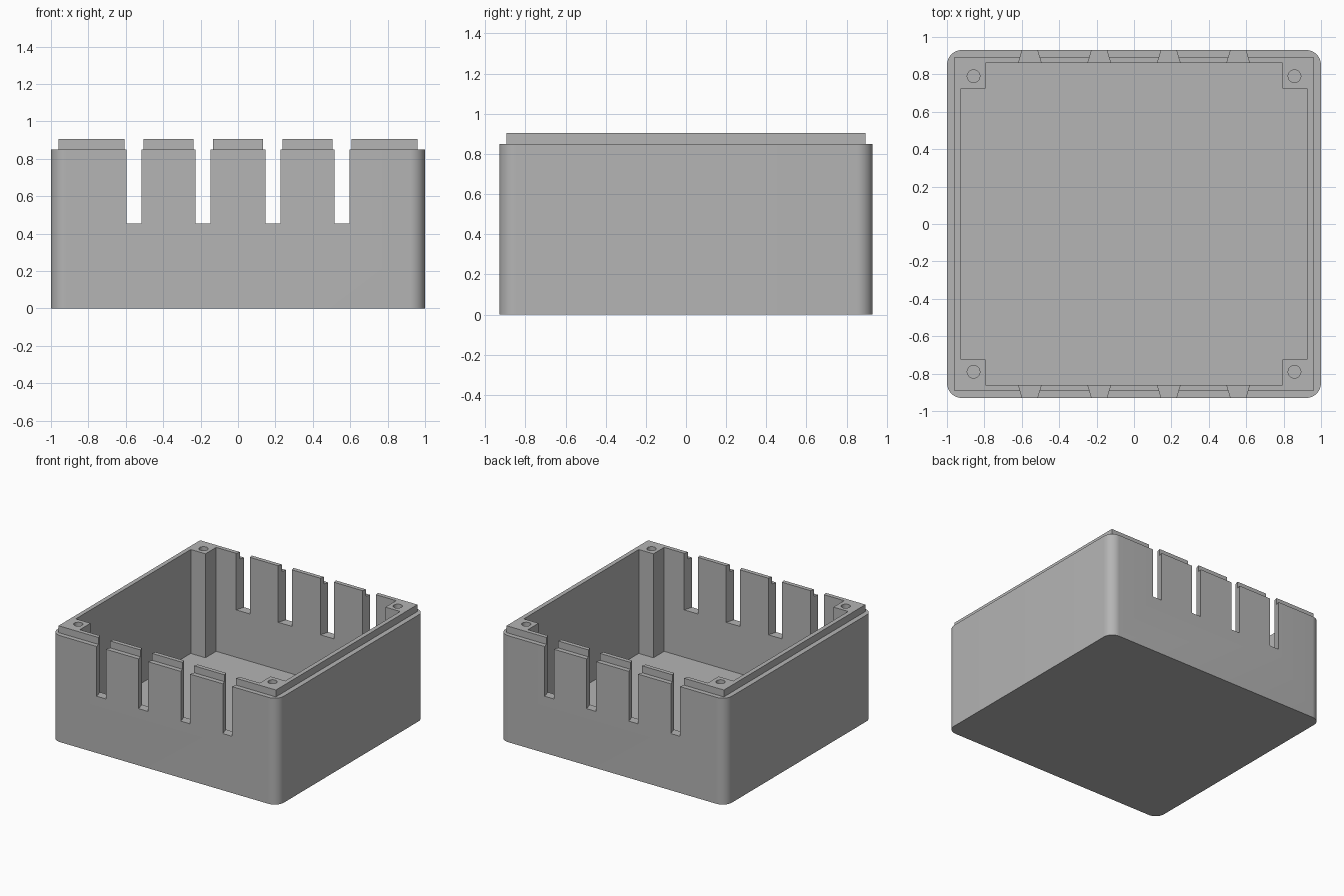
import bpy, bmesh
from math import radians, pi, sin, cos

cube = bpy.data.objects.get("Cube")
if cube:
    bpy.data.objects.remove(cube, do_unlink=True)

grey = bpy.data.materials.new("plain grey")
grey.use_nodes = True
grey.diffuse_color = (0.46, 0.46, 0.46, 1)
grey.node_tree.nodes["Principled BSDF"].inputs["Base Color"].default_value = (0.46, 0.46, 0.46, 1)


def prisms(name, outlines, z0, z1):
    """One object holding an upright prism for each outline."""
    bm = bmesh.new()
    for outline in outlines:
        face = bm.faces.new([bm.verts.new((x, y, z0)) for x, y in outline])
        new = bmesh.ops.extrude_face_region(bm, geom=[face])["geom"]
        top = [v for v in new if isinstance(v, bmesh.types.BMVert)]
        bmesh.ops.translate(bm, verts=top, vec=(0, 0, z1 - z0))
    bmesh.ops.recalc_face_normals(bm, faces=bm.faces)
    mesh = bpy.data.meshes.new(name)
    bm.to_mesh(mesh)
    bm.free()
    mesh.materials.append(grey)
    ob = bpy.data.objects.new(name, mesh)
    bpy.context.collection.objects.link(ob)
    return ob


def rect(x, y):
    return [(-x, -y), (x, -y), (x, y), (-x, y)]


def circle(cx, cy, r, n=24):
    return [(cx + r * cos(2 * pi * i / n), cy + r * sin(2 * pi * i / n)) for i in range(n)]


def rounded_rect(x, y, r, steps=12):
    pts = []
    for k, (sx, sy) in enumerate([(1, 1), (-1, 1), (-1, -1), (1, -1)]):
        for i in range(steps + 1):
            a = pi / 2 * (k + i / steps)
            pts.append((sx * (x - r) + r * cos(a), sy * (y - r) + r * sin(a)))
    return pts


def combine(target, tool, operation):
    mod = target.modifiers.new(tool.name, "BOOLEAN")
    mod.operation = operation
    mod.solver = "EXACT"
    mod.object = tool
    bpy.context.view_layer.objects.active = target
    bpy.ops.object.modifier_apply(modifier=mod.name)
    bpy.data.objects.remove(tool, do_unlink=True)


# Outer shell with rounded upright corners, and the square raised lip
box = prisms("open_box", [rounded_rect(1, 0.93, 0.08)], 0, 0.85)
combine(box, prisms("lip", [rect(0.96, 0.893)], 0.4, 0.905), "UNION")

# Cavity that leaves a square screw post in each corner
px, py, wx, wy = 0.795, 0.725, 0.925, 0.86
quarter = [(wx, py), (px, py), (px, wy)]
cavity = []
for sx, sy in [(1, 1), (-1, 1), (-1, -1), (1, -1)]:
    corner = [(sx * x, sy * y) for x, y in quarter]
    cavity += corner if sx * sy > 0 else corner[::-1]
combine(box, prisms("cavity", [cavity], 0.075, 1.2), "DIFFERENCE")

# Cable slots in the front and back walls, flaring towards the inside
slots = []
for cx in (-0.557, -0.186, 0.186, 0.557):
    for s in (-1, 1):
        slots.append([(cx - 0.034, s * 0.95), (cx + 0.034, s * 0.95),
                      (cx + 0.067, s * 0.84), (cx - 0.067, s * 0.84)])
combine(box, prisms("slots", slots, 0.453, 1.2), "DIFFERENCE")

# Blind screw holes in the posts
holes = [circle(sx * 0.858, sy * 0.79, 0.034) for sx in (-1, 1) for sy in (-1, 1)]
combine(box, prisms("screw_holes", holes, 0.45, 1.2), "DIFFERENCE")

# Smooth the rounded corners and holes, keep edges sharp
bpy.ops.object.select_all(action="DESELECT")
box.select_set(True)
bpy.context.view_layer.objects.active = box
bpy.ops.object.shade_smooth_by_angle(angle=radians(30))
